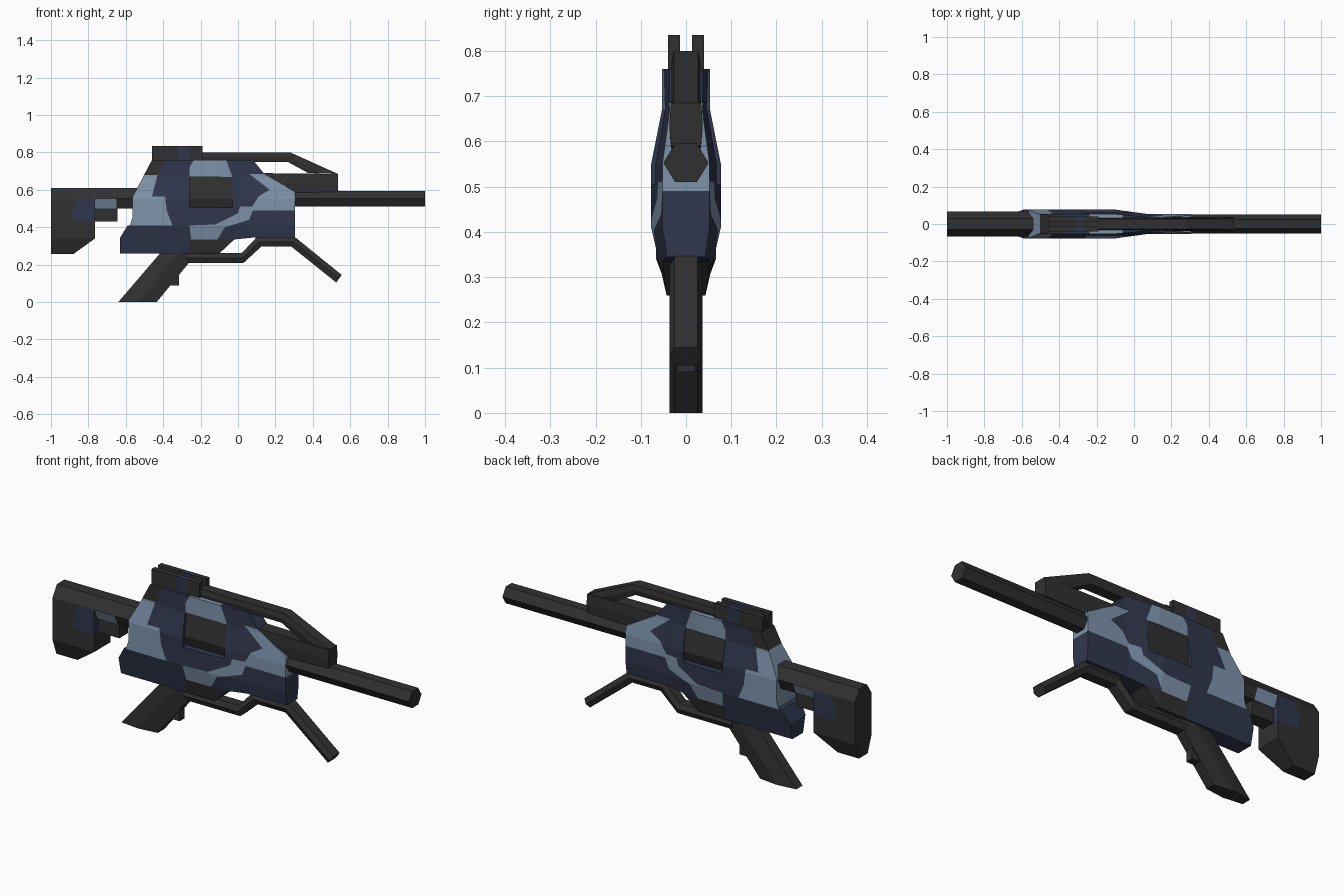
import bpy, bmesh
from mathutils import Vector

if "Cube" in bpy.data.objects:
    bpy.data.objects.remove(bpy.data.objects["Cube"])


def material(name, rgb):
    m = bpy.data.materials.new(name)
    m.diffuse_color = (*rgb, 1)
    m.use_nodes = True
    m.node_tree.nodes["Principled BSDF"].inputs["Base Color"].default_value = m.diffuse_color
    return m


MATS = [material("charcoal", (0.030, 0.030, 0.030)),
        material("navy", (0.030, 0.039, 0.075)),
        material("steel_blue", (0.21, 0.295, 0.41))]
BLACK, NAVY, BLUE, HOLE = 0, 1, 2, -1


def finish(name, bm):
    bmesh.ops.recalc_face_normals(bm, faces=bm.faces[:])
    me = bpy.data.meshes.new(name)
    bm.to_mesh(me)
    bm.free()
    for m in MATS:
        me.materials.append(m)
    ob = bpy.data.objects.new(name, me)
    bpy.context.collection.objects.link(ob)


def inside(x, z, poly):
    hit = False
    for (x1, z1), (x2, z2) in zip(poly, poly[1:] + poly[:1]):
        if (z1 > z) != (z2 > z) and x < (x2 - x1) * (z - z1) / (z2 - z1) + x1:
            hit = not hit
    return hit


def lerp(table, t):
    if t <= table[0][0]:
        return table[0][1]
    for (a, va), (b, vb) in zip(table, table[1:]):
        if t <= b:
            return va + (vb - va) * (t - a) / (b - a)
    return table[-1][1]


def slab(name, outline, widths, color, patches=(), taper=((0, 1), (1, 1))):
    """Side outline given a half width that varies with z (and tapers with x).
    Patches are side-view polygons that recolour or remove faces."""
    sheet = bmesh.new()
    sheet.faces.new([sheet.verts.new((x, 0, z)) for x, z in outline])
    bmesh.ops.triangulate(sheet, faces=sheet.faces[:])
    cuts = [((0, z), (1, z)) for z, _ in widths] + [((x, 0), (x, 1)) for x, _ in taper]
    for poly, _ in patches:
        cuts += list(zip(poly, poly[1:] + poly[:1]))
    for (x1, z1), (x2, z2) in cuts:
        bmesh.ops.bisect_plane(sheet, geom=sheet.verts[:] + sheet.edges[:] + sheet.faces[:],
                               dist=1e-5, plane_co=(x1, 0, z1),
                               plane_no=Vector((z2 - z1, 0, x1 - x2)).normalized())
    for f in sheet.faces:
        c = f.calc_center_median()
        f.material_index = color
        f.tag = False
        for poly, mat in patches:
            if inside(c.x, c.z, poly):
                f.tag = mat == HOLE
                f.material_index = max(mat, 0)
    bmesh.ops.delete(sheet, geom=[f for f in sheet.faces if f.tag], context='FACES')
    bm = bmesh.new()
    near, far = {}, {}
    for v in sheet.verts:
        w = lerp(widths, v.co.z) * lerp(taper, v.co.x)
        near[v] = bm.verts.new((v.co.x, -w, v.co.z))
        far[v] = bm.verts.new((v.co.x, w, v.co.z))
    for f in sheet.faces:
        for side in (near, far):
            bm.faces.new([side[v] for v in f.verts]).material_index = f.material_index
    for e in sheet.edges:
        if len(e.link_faces) == 1:
            a, b = e.verts
            wall = bm.faces.new([near[a], near[b], far[b], far[a]])
            wall.material_index = e.link_faces[0].material_index
    sheet.free()
    finish(name, bm)


def strut(name, pairs, edge=0.025, mid=0.037, color=BLACK):
    """Six-sided bar through pairs of side-view points on its two rims."""
    bm = bmesh.new()
    rings = []
    for (ax, az), (bx, bz) in pairs:
        mx, mz = (ax + bx) / 2, (az + bz) / 2
        rings.append([bm.verts.new(p) for p in (
            (ax, -edge, az), (ax, edge, az), (mx, mid, mz),
            (bx, edge, bz), (bx, -edge, bz), (mx, -mid, mz))])
    for r, s in zip(rings, rings[1:]):
        for i in range(6):
            j = (i + 1) % 6
            bm.faces.new((r[i], r[j], s[j], s[i]))
    bm.faces.new(rings[0])
    bm.faces.new(rings[-1])
    for f in bm.faces:
        f.material_index = color
    finish(name, bm)


def box(name, x, y, z, color=BLACK):
    bm = bmesh.new()
    bmesh.ops.create_cube(bm, size=1)
    for v in bm.verts:
        v.co = [r[0] if c < 0 else r[1] for c, r in zip(v.co, (x, y, z))]
    for f in bm.faces:
        f.material_index = color
    finish(name, bm)


# Receiver body with camouflage and side window
camo = [
    ([(-.65, .41), (-.65, .68), (-.43, .68), (-.46, .565), (-.39, .565), (-.38, .485),
      (-.35, .41)], BLUE),
    ([(-.225, .78), (-.07, .78), (-.03, .67), (-.26, .67), (-.26, .72)], BLUE),
    ([(.06, .685), (.35, .685), (.35, .49), (.08, .49), (.06, .44), (-.07, .40),
      (-.11, .335), (-.25, .335), (-.26, .41), (-.12, .415), (0, .475), (.01, .51),
      (.075, .51), (.11, .565), (.17, .60)], BLUE),
    ([(-.26, .335), (.02, .335), (.02, .2), (-.26, .2)], BLACK),
    ([(-.65, .68), (-.65, .8), (-.39, .8), (-.39, .76), (-.43, .68)], BLACK),
    ([(-.26, .505), (-.03, .505), (-.03, .67), (-.26, .67)], HOLE),
]
slab("receiver_body",
     [(-.63, .26), (-.10, .26), (-.02, .335), (.08, .345), (.305, .345), (.305, .59),
      (.145, .68), (.08, .76), (-.46, .76), (-.565, .56), (-.565, .41), (-.59, .41),
      (-.63, .345)],
     [(.26, .043), (.41, .077), (.55, .077), (.67, .053), (.76, .053)],
     NAVY, camo, taper=[(-.10, 1), (.08, .68)])
slab("window_core", [(-.27, .49), (-.02, .49), (-.02, .68), (-.27, .68)],
     [(.49, .040), (.555, .062), (.68, .042)], BLACK)

# Stock: butt block, tube and filler
slab("stock_butt", [(-1, .61), (-.765, .61), (-.765, .34), (-.88, .257), (-1, .257)],
     [(.257, .035), (.34, .066), (.555, .066), (.61, .03)], BLACK,
     [([(-.885, .43), (-.885, .5), (-.86, .555), (-.7, .555), (-.7, .43)], NAVY)])
slab("stock_tube", [(-.765, .61), (-.52, .61), (-.52, .5), (-.765, .5)],
     [(.5, .042), (.555, .066), (.61, .03)], BLACK,
     [([(-.77, .555), (-.65, .555), (-.65, .49), (-.77, .49)], BLUE)])
box("stock_filler", (-.77, -.645), (-.035, .035), (.43, .51))

# Barrel
strut("barrel", [((.25, .595), (.25, .51)), ((1, .595), (1, .51))], .024, .05)

# Grip with its catch
strut("grip", [((-.64, 0), (-.435, 0)), ((-.40, .28), (-.205, .28))])
box("grip_catch", (-.40, -.315), (-.02, .02), (.09, .15))

# Trigger guard running into the folding foregrip
strut("trigger_guard_and_foregrip", [
    ((-.28, .262), (-.28, .21)), ((.02, .262), (.03, .21)), ((.10, .347), (.125, .297)),
    ((.305, .347), (.285, .297)), ((.555, .145), (.525, .105))])

# Carrying rail and its front block
strut("carry_rail", [((-.45, .80), (-.45, .75)), ((.28, .80), (.265, .75)),
                     ((.535, .685), (.375, .69))], .027, .032)
strut("rail_front_block", [((.08, .69), (.12, .58)), ((.535, .685), (.535, .59))], .033, .037)

# Sight: two walls, each with a painted band
for side, y in (("right", (-.04, -.013)), ("left", (.013, .04))):
    for part, x, c in (("rear", (-.46, -.32), BLACK), ("band", (-.32, -.262), NAVY),
                       ("front", (-.262, -.19), BLACK)):
        box(f"sight_{side}_{part}", x, y, (.74, .835), c)
